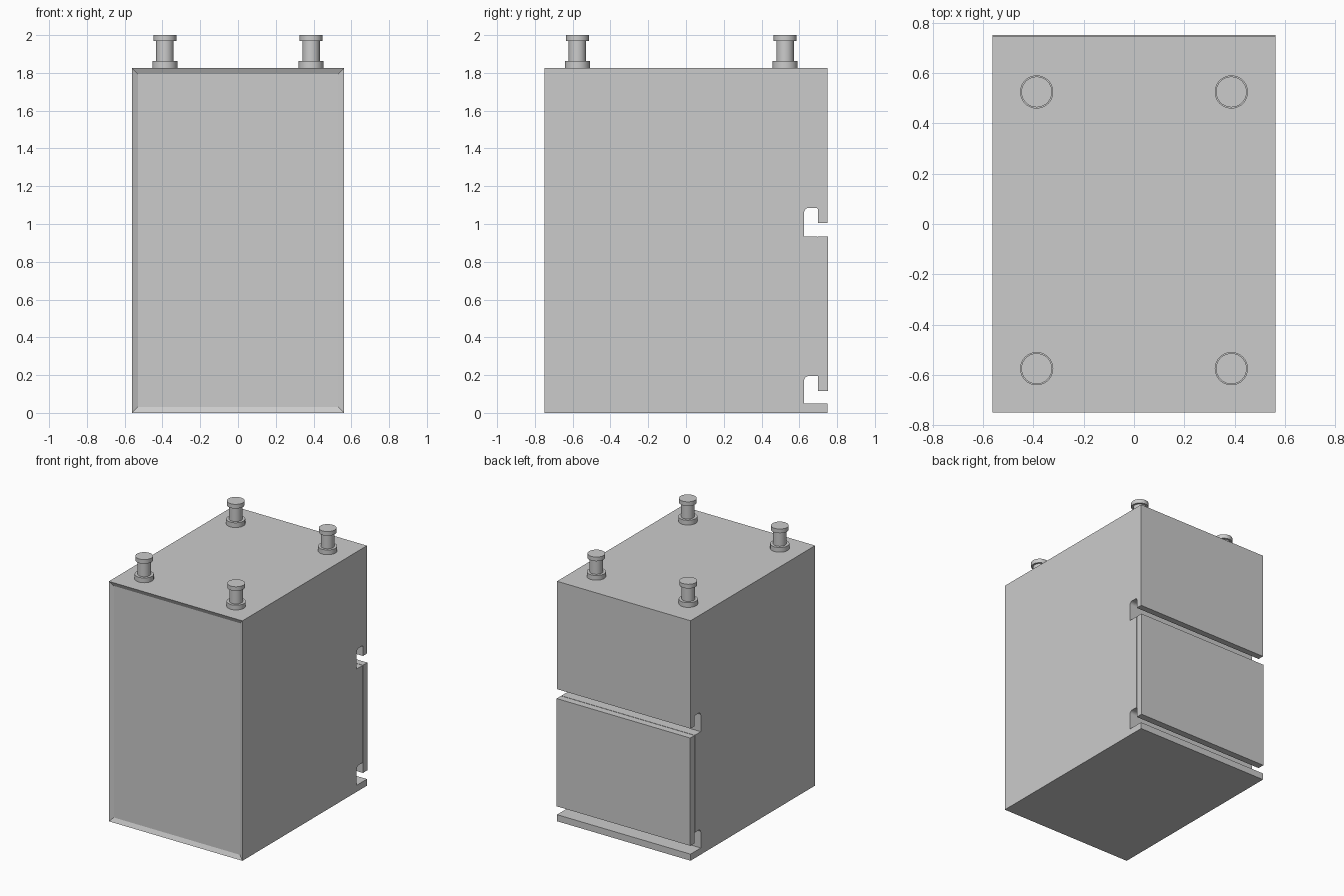
import bpy, bmesh, math
from mathutils import Vector

cube = bpy.data.objects.get("Cube")
if cube:
    bpy.data.objects.remove(cube, do_unlink=True)

grey = bpy.data.materials.new("light_grey")
grey.use_nodes = True
grey.diffuse_color = (0.6, 0.6, 0.6, 1)
grey.node_tree.nodes["Principled BSDF"].inputs["Base Color"].default_value = (0.6, 0.6, 0.6, 1)

HALF_X = 0.562


def finish(bm, name):
    bmesh.ops.recalc_face_normals(bm, faces=bm.faces)
    mesh = bpy.data.meshes.new(name)
    bm.to_mesh(mesh)
    bm.free()
    mesh.materials.append(grey)
    ob = bpy.data.objects.new(name, mesh)
    bpy.context.collection.objects.link(ob)
    return ob


def extrude_x(profile, half):
    """Extrude a (y, z) outline symmetrically along x."""
    bm = bmesh.new()
    face = bm.faces.new([bm.verts.new((-half, y, z)) for y, z in profile])
    ext = bmesh.ops.extrude_face_region(bm, geom=[face])
    verts = [g for g in ext["geom"] if isinstance(g, bmesh.types.BMVert)]
    bmesh.ops.translate(bm, verts=verts, vec=(2 * half, 0, 0))
    bmesh.ops.recalc_face_normals(bm, faces=bm.faces)
    return bm


def arc(cy, cz, r, a0, a1, n=5):
    pts = []
    for i in range(n + 1):
        a = math.radians(a0 + (a1 - a0) * i / n)
        pts.append((cy + r * math.cos(a), cz + r * math.sin(a)))
    return pts


def slot_roof(top):
    """Rounded upper end of a hook slot, from the deep side to the lip."""
    return arc(0.65, top - 0.025, 0.025, 180, 90) + arc(0.688, top - 0.012, 0.012, 90, 0)


# Main body: side outline with two hook slots in the back
outline = [(-0.75, 0), (0.748, 0), (0.748, 0.05), (0.625, 0.05)]
outline += arc(0.65, 0.17, 0.025, 180, 90) + [(0.696, 0.195), (0.696, 0.935), (0.625, 0.935)]
outline += slot_roof(1.085) + [(0.70, 1.005), (0.748, 1.005), (0.748, 1.826), (-0.75, 1.826)]
bm = extrude_x(outline, HALF_X)

# Shallow recessed panel in the front
front = [f for f in bm.faces if f.normal.y < -0.99 and f.calc_area() > 1]
bmesh.ops.inset_region(bm, faces=front, thickness=0.045, depth=0)
bmesh.ops.translate(bm, verts=list({v for f in front for v in f.verts}), vec=(0, 0.015, 0))
finish(bm, "body")

# Back plate hanging between the slots, with a fine seam against the body
plate = [(0.70, 0.115), (0.752, 0.115), (0.752, 0.935), (0.70, 0.935)]
finish(extrude_x(plate, HALF_X), "back_plate")
seam = [(0.694, 0.195), (0.702, 0.195), (0.702, 0.932), (0.694, 0.932)]
finish(extrude_x(seam, HALF_X - 0.006), "plate_seam")

# Four lathed posts on the top
POST = [(0, 1.82), (0.066, 1.82), (0.066, 1.862), (0.046, 1.862),
        (0.046, 1.968), (0.061, 1.968), (0.061, 2.0), (0, 2.0)]


def post(name, x, y):
    bm = bmesh.new()
    vs = [bm.verts.new((r, 0, z)) for r, z in POST]
    es = [bm.edges.new(p) for p in zip(vs, vs[1:])]
    bmesh.ops.spin(bm, geom=vs + es, cent=(0, 0, 0), axis=(0, 0, 1),
                   angle=math.tau, steps=40)
    bmesh.ops.remove_doubles(bm, verts=bm.verts, dist=1e-4)
    bmesh.ops.translate(bm, verts=bm.verts, vec=Vector((x, y, 0)))
    ob = finish(bm, name)
    bpy.ops.object.select_all(action="DESELECT")
    ob.select_set(True)
    bpy.context.view_layer.objects.active = ob
    bpy.ops.object.shade_smooth_by_angle(angle=math.radians(30))


for end, y in (("front", -0.575), ("back", 0.525)):
    for side, x in (("left", 0.387), ("right", -0.387)):
        post(f"{end}_{side}_post", x, y)
